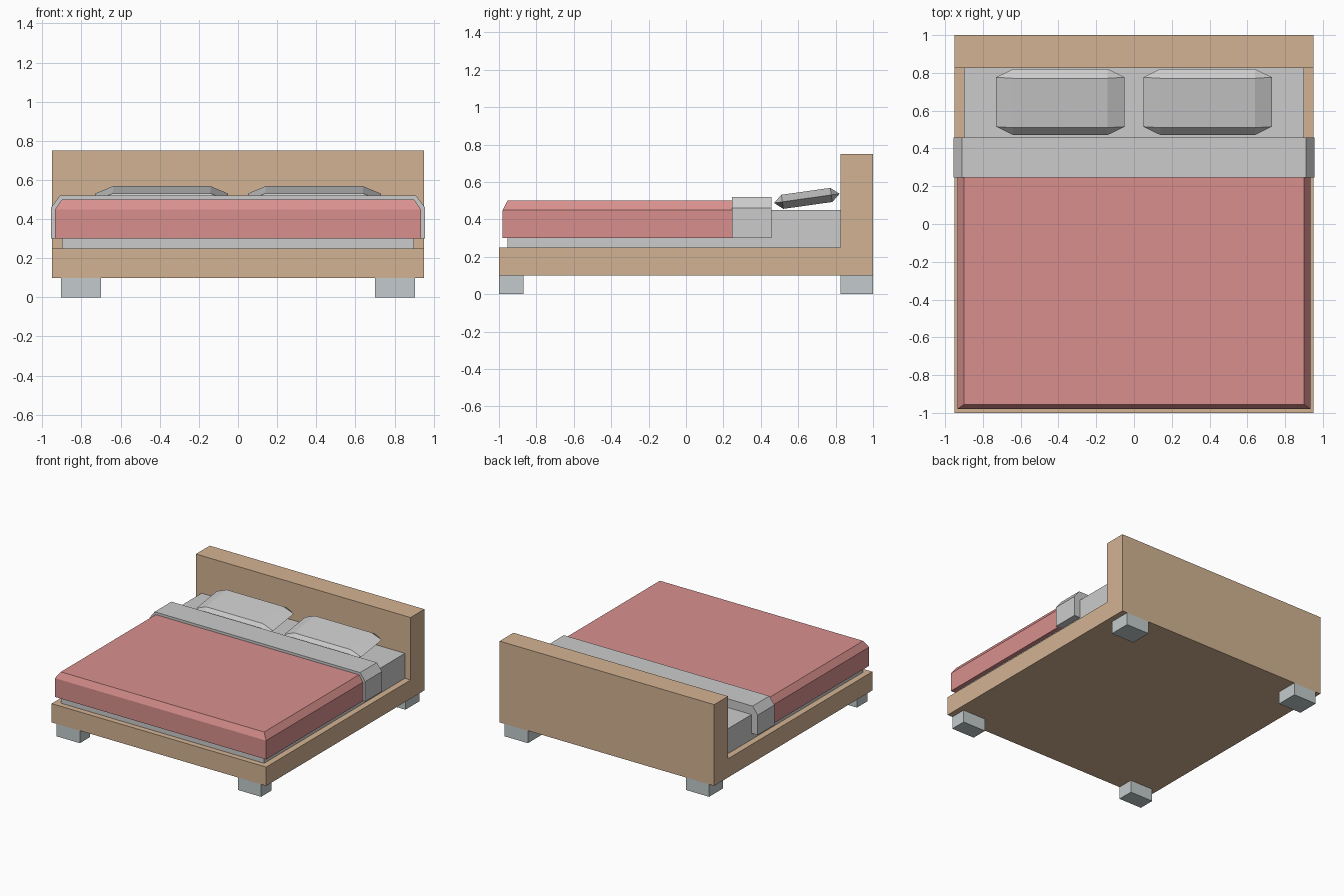
import bpy, bmesh
from mathutils import Matrix
from math import radians

if "Cube" in bpy.data.objects:
    bpy.data.objects.remove(bpy.data.objects["Cube"])


def material(name, rgb):
    m = bpy.data.materials.new(name)
    m.diffuse_color = (*rgb, 1)
    m.use_nodes = True
    m.node_tree.nodes["Principled BSDF"].inputs["Base Color"].default_value = m.diffuse_color
    return m


wood = material("wood", (0.65, 0.45, 0.29))
pink = material("pink_fabric", (0.69, 0.28, 0.27))
pale = material("pale_metal", (0.55, 0.60, 0.61))


def finish(name, bm, mat=None):
    bmesh.ops.recalc_face_normals(bm, faces=bm.faces)
    me = bpy.data.meshes.new(name)
    bm.to_mesh(me)
    bm.free()
    if mat:
        me.materials.append(mat)
    ob = bpy.data.objects.new(name, me)
    bpy.context.collection.objects.link(ob)
    return ob


def loft(name, rings, mat=None):
    """Skin a list of matching vertex rings and cap both ends."""
    bm = bmesh.new()
    vs = [[bm.verts.new(p) for p in r] for r in rings]
    n = len(vs[0])
    for a, b in zip(vs, vs[1:]):
        for i in range(n):
            j = (i + 1) % n
            bm.faces.new((a[i], a[j], b[j], b[i]))
    bm.faces.new(vs[0])
    bm.faces.new(vs[-1])
    return finish(name, bm, mat)


def rect(x, y0, y1, z, cx=0):
    return [(cx - x, y0, z), (cx + x, y0, z), (cx + x, y1, z), (cx - x, y1, z)]


# Base and headboard: one L profile extruded across the width
side = [(-1, 0.1), (1, 0.1), (1, 0.75), (0.825, 0.75), (0.825, 0.25), (-1, 0.25)]
loft("bed_frame", [[(x, y, z) for y, z in side] for x in (-0.95, 0.95)], wood)

# Feet
for sx, label in ((-1, "left"), (1, "right")):
    for y0, y1, end in ((-1, -0.87, "front"), (0.825, 1, "back")):
        loft(f"{end}_{label}_leg",
             [rect(0.1025, y0, y1, z, sx * 0.8025) for z in (0, 0.1)], pale)

# Mattress
loft("mattress", [rect(0.9, -0.955, 0.825, z) for z in (0.25, 0.45)])

# Blanket with chamfered top at the sides and foot
loft("blanket", [rect(0.935, -0.98, 0.26, 0.30), rect(0.935, -0.98, 0.26, 0.45),
                 rect(0.90, -0.955, 0.26, 0.50)], pink)

# Folded sheet band
half = [(0.955, 0.30), (0.955, 0.46), (0.91, 0.52)]
arch = half + [(-x, z) for x, z in reversed(half)]
loft("sheet_fold", [[(x, y, z) for x, z in arch] for y in (0.245, 0.457)])

# Pillows: thin chamfered blocks with a seam around the middle, tilted up at the head
for sx, label in ((-1, "left"), (1, "right")):
    X, x, Y, y, h = 0.34, 0.25, 0.177, 0.132, 0.038
    pts = [(a * x, b * y, c * h) for a in (-1, 1) for b in (-1, 1) for c in (-1, 1)]
    pts += [(a * u, b * v, 0) for a in (-1, 1) for b in (-1, 1) for u, v in ((X, y), (x, Y))]
    bm = bmesh.new()
    bmesh.ops.convex_hull(bm, input=[bm.verts.new(p) for p in pts])
    bmesh.ops.dissolve_limit(bm, angle_limit=radians(1), verts=bm.verts, edges=bm.edges)
    bm.transform(Matrix.Translation((sx * 0.39, 0.646, 0.512)) @ Matrix.Rotation(radians(8), 4, 'X'))
    finish(f"{label}_pillow", bm)
